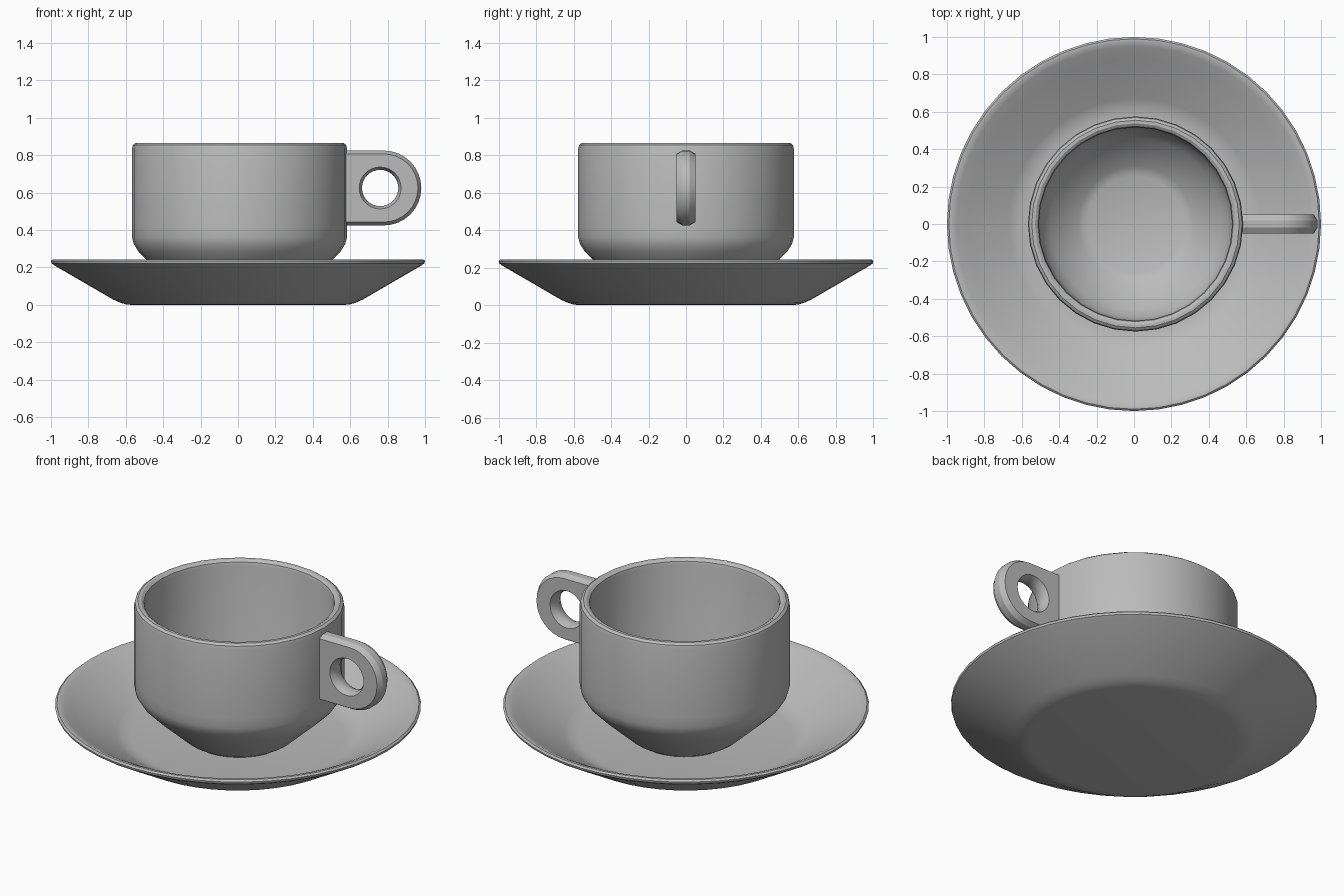
import bpy, bmesh
from math import cos, sin, pi, radians

cube = bpy.data.objects.get("Cube")
if cube:
    bpy.data.objects.remove(cube)

grey = bpy.data.materials.new("grey ceramic")
grey.use_nodes = True
COLOUR = (0.5, 0.5, 0.5, 1)
grey.diffuse_color = COLOUR
grey.node_tree.nodes["Principled BSDF"].inputs["Base Color"].default_value = COLOUR


def finish(bm, name, x=0.0):
    """Turn a bmesh into a smooth-shaded object."""
    bmesh.ops.recalc_face_normals(bm, faces=bm.faces)
    mesh = bpy.data.meshes.new(name)
    bm.to_mesh(mesh)
    bm.free()
    mesh.materials.append(grey)
    obj = bpy.data.objects.new(name, mesh)
    obj.location.x = x
    bpy.context.collection.objects.link(obj)
    bpy.ops.object.select_all(action='DESELECT')
    obj.select_set(True)
    bpy.context.view_layer.objects.active = obj
    bpy.ops.object.shade_smooth_by_angle(angle=radians(30))
    return obj


def bridge(bm, a, b):
    n = len(a)
    for i in range(n):
        j = (i + 1) % n
        bm.faces.new((a[i], a[j], b[j], b[i]))


def lathe(name, profile, sides, x=0.0):
    """Revolve a (radius, height) profile; both ends are closed by discs."""
    bm = bmesh.new()
    rings = [[bm.verts.new((r * cos(2 * pi * i / sides), r * sin(2 * pi * i / sides), z))
              for i in range(sides)] for r, z in profile]
    for a, b in zip(rings, rings[1:]):
        bridge(bm, a, b)
    bm.faces.new(rings[0])
    bm.faces.new(rings[-1])
    return finish(bm, name, x)


# Saucer: underside, rounded rim, then the inner dish
lathe("saucer", [
    (0.57, 0), (0.60, 0.003), (0.63, 0.012), (0.67, 0.03), (0.98, 0.21),
    (0.997, 0.222), (1.0, 0.235), (0.99, 0.244), (0.975, 0.244),
    (0.95, 0.232), (0.89, 0.198), (0.67, 0.07), (0.63, 0.052), (0.58, 0.045),
], 48)

# Cup: tapered base, straight wall, rounded rim, then the inside
lathe("cup", [
    (0.27, 0.045), (0.31, 0.07), (0.49, 0.235), (0.54, 0.285), (0.565, 0.325), (0.575, 0.36),
    (0.575, 0.42), (0.575, 0.835), (0.57, 0.855), (0.555, 0.866), (0.538, 0.866),
    (0.522, 0.855), (0.517, 0.835), (0.517, 0.38), (0.50, 0.33),
    (0.46, 0.27), (0.31, 0.13), (0.26, 0.11),
], 32, 0.008)

# Handle: chamfered plate, square at the cup and round outside, with a round hole
HOLE_X, ARC_X, MID_Z, SIDES = 0.76, 0.78, 0.625, 32


def outer_point(a, r):
    c, s = cos(a), sin(a)
    if c > -1e-6:
        return ARC_X + r * c, MID_Z + r * s
    m = max(abs(c), abs(s))
    return HOLE_X + 0.2 * c / m, MID_Z + r * s / m


def hole_point(a, r):
    return HOLE_X + r * cos(a), MID_Z + r * sin(a)


bm = bmesh.new()
loops = []
for shape, r, y in [(outer_point, 0.182, -0.05), (outer_point, 0.2, -0.02),
                    (outer_point, 0.2, 0.02), (outer_point, 0.182, 0.05),
                    (hole_point, 0.112, 0.05), (hole_point, 0.097, 0.02),
                    (hole_point, 0.097, -0.02), (hole_point, 0.112, -0.05)]:
    points = [shape(2 * pi * i / SIDES, r) for i in range(SIDES)]
    loops.append([bm.verts.new((x, y, z)) for x, z in points])
for a, b in zip(loops, loops[1:] + loops[:1]):
    bridge(bm, a, b)
finish(bm, "handle")
